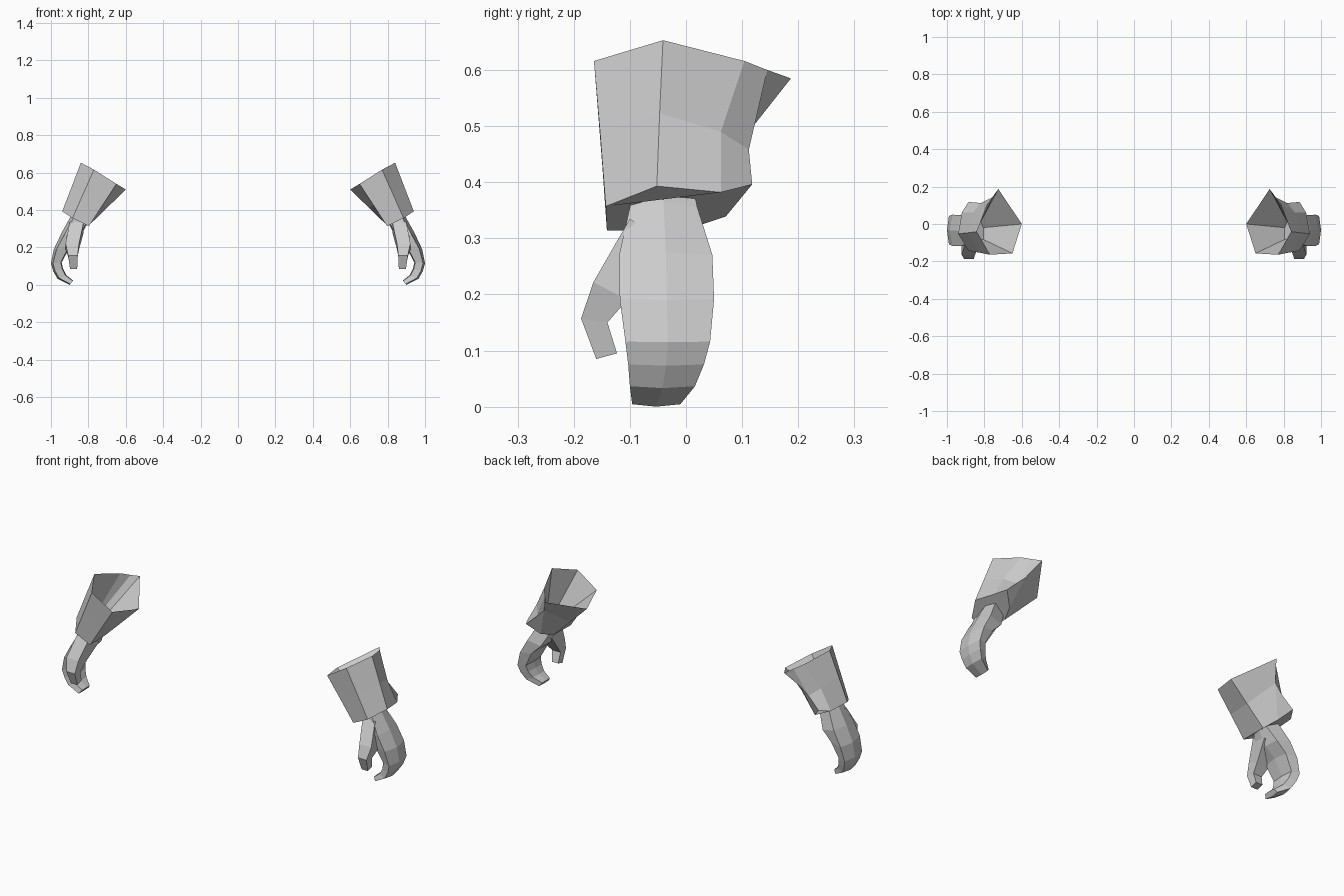
import bpy, bmesh
from mathutils import Vector

cube = bpy.data.objects.get("Cube")
if cube:
    bpy.data.objects.remove(cube, do_unlink=True)

grey = bpy.data.materials.new("plain_grey")
grey.use_nodes = True
colour = (0.6, 0.6, 0.6, 1)
grey.diffuse_color = colour
grey.node_tree.nodes["Principled BSDF"].inputs["Base Color"].default_value = colour


def loft(name, rings, side):
    """Skin a list of equal rings, cap both ends; side is 1 or -1 in x."""
    bm = bmesh.new()
    rows = [[bm.verts.new((p[0] * side, p[1], p[2])) for p in r] for r in rings]
    n = len(rows[0])
    for a, b in zip(rows, rows[1:]):
        for i in range(n):
            j = (i + 1) % n
            bm.faces.new((a[i], a[j], b[j], b[i]))
    bm.faces.new(rows[0])
    bm.faces.new(rows[-1])
    bmesh.ops.recalc_face_normals(bm, faces=bm.faces[:])
    mesh = bpy.data.meshes.new(name)
    bm.to_mesh(mesh)
    bm.free()
    mesh.materials.append(grey)
    obj = bpy.data.objects.new(name, mesh)
    bpy.context.collection.objects.link(obj)


# Cuff rings: outer, front outer, front inner, inner, back spike, back, outer back
rim = [(.84, -.041, .653), (.77, -.164, .616), (.65, -.157, .54), (.60, 0, .51),
       (.725, .187, .585), (.752, .145, .60), (.785, .104, .616)]
waist = [(.89, -.047, .523), (.828, -.153, .486), (.724, -.149, .427), (.70, 0, .412),
         (.775, .12, .50), (.82, .112, .458), (.86, .062, .49)]
hem = [(.94, -.052, .393), (.885, -.143, .357), (.797, -.141, .314), (.80, 0, .315),
       (.83, .071, .339), (.885, .118, .396), (.92, .062, .382)]
# Floor of the hollow inside the cuff
floor_centre = Vector((.835, -.025, .41))
hem_centre = sum((Vector(p) for p in hem), Vector()) / len(hem)
hollow = [floor_centre + (Vector(p) - hem_centre) * .45 for p in hem]

# Mitten stations: outer (x, z), inner (x, z), front y, back y
mitten = [((.88, .39), (.80, .335), -.095, .015),
          ((.895, .365), (.812, .315), -.10, .02),
          ((.945, .275), (.845, .25), -.119, .047),
          ((.985, .19), (.90, .20), -.118, .05),
          ((1.0, .115), (.943, .12), -.108, .043),
          ((.988, .073), (.935, .085), -.103, .032),
          ((.965, .033), (.918, .052), -.10, .016),
          ((.90, 0), (.882, .024), -.096, -.01)]


def mitten_ring(outer, inner, front, back):
    mid = (front + back) / 2
    o, i = Vector(outer), Vector(inner)
    edge, palm = o.lerp(i, .18), i.lerp(o, .08)
    return [(edge.x, front, edge.y), (o.x, mid, o.y), (edge.x, back, edge.y),
            (palm.x, back - .01, palm.y), (i.x, mid, i.y), (palm.x, front + .01, palm.y)]


# Thumb stations: x range, front (y, z), back (y, z)
thumb = [(.825, .90, (-.10, .335), (-.02, .28)),
         (.85, .922, (-.165, .222), (-.105, .19)),
         (.857, .908, (-.187, .157), (-.14, .15)),
         (.86, .898, (-.16, .085), (-.123, .095))]

for label, side in (("left", 1), ("right", -1)):
    loft(label + "_cuff", [hollow, rim, waist, hem], side)
    loft(label + "_hand", [mitten_ring(*s) for s in mitten], side)
    loft(label + "_thumb", [[(a, *f), (b, *f), (b, *k), (a, *k)] for a, b, f, k in thumb], side)
